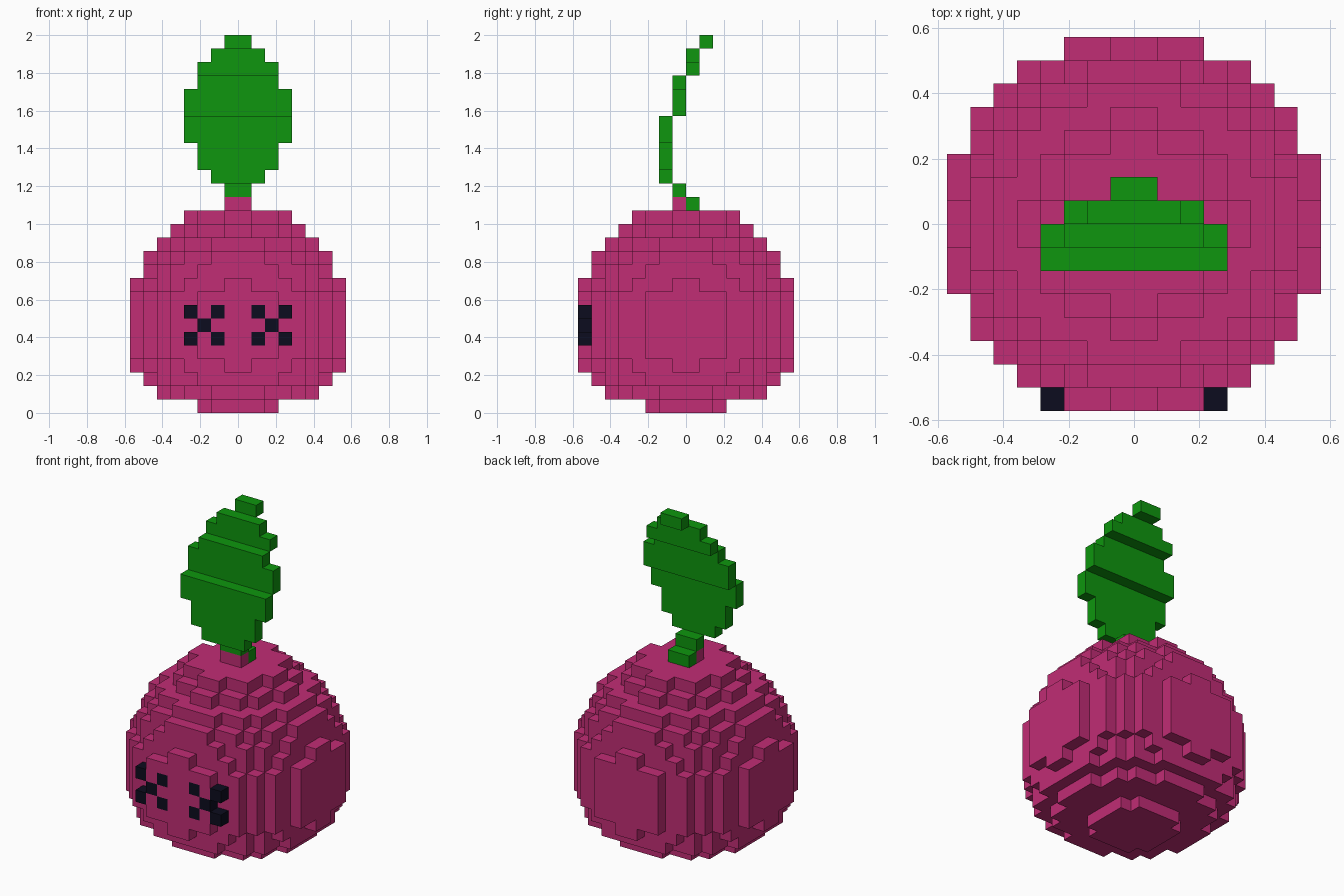
import bpy
import bmesh
from mathutils import Vector

cube = bpy.data.objects.get("Cube")
if cube:
    bpy.data.objects.remove(cube, do_unlink=True)

UNIT = 2 / 28  # edge length of one block


def material(name, rgb):
    m = bpy.data.materials.new(name)
    m.use_nodes = True
    colour = (*rgb, 1.0)
    m.diffuse_color = colour
    bsdf = m.node_tree.nodes["Principled BSDF"]
    bsdf.inputs["Base Color"].default_value = colour
    bsdf.inputs["Roughness"].default_value = 0.9
    return m


pink = material("berry pink", (0.533, 0.026, 0.178))
green = material("leaf green", (0.0044, 0.305, 0.0044))
navy = material("dark navy", (0.0037, 0.0037, 0.013))


def bar(half, y, z):
    """Row of blocks centred on x = 0."""
    return {(x, y, z) for x in range(-half, half)}


# Round body: squared radius, in blocks, of each layer from the bottom up
RADIUS_SQ = [9, 35, 51, 57.5, 63, 65, 66, 65, 63, 57.5, 51, 45, 33, 21, 13]
body = {(x, y, z)
        for z, r2 in enumerate(RADIUS_SQ)
        for x in range(-8, 8) for y in range(-8, 8)
        if (x + 0.5) ** 2 + (y + 0.5) ** 2 <= r2}

# Eyes: sideways chevrons on the front, mirrored
left_eye = {(x, -8, z) for x, z in [(3, 7), (3, 5), (2, 6), (1, 7), (1, 5)]}
right_eye = {(-1 - x, y, z) for x, y, z in left_eye}
body -= left_eye | right_eye

# Stem on top of the body
stem = bar(1, -1, 15)

# Curved leaf: half width and depth position of each layer from z = 15 up
LEAF_HALF = [1, 1, 2, 3, 3, 4, 4, 4, 4, 3, 3, 2, 1]
LEAF_Y = [0, -1, -2, -2, -2, -2, -2, -1, -1, -1, 0, 0, 1]
leaf = set()
for i, (half, y) in enumerate(zip(LEAF_HALF, LEAF_Y)):
    leaf |= bar(half, y, 15 + i)

parts = [("body", body, pink), ("left_eye", left_eye, navy),
         ("right_eye", right_eye, navy), ("stem", stem, pink),
         ("leaf", leaf, green)]
solid = set().union(*(cells for _, cells, _ in parts))


def build(name, cells, mat):
    """Make a block mesh that keeps only the exposed block sides."""
    bm = bmesh.new()
    verts = {}

    def vert(p):
        key = tuple(int(round(c)) for c in p)
        if key not in verts:
            verts[key] = bm.verts.new(Vector(key) * UNIT)
        return verts[key]

    for cell in sorted(cells):
        for axis in range(3):
            for side in (0, 1):
                neighbour = list(cell)
                neighbour[axis] += 1 if side else -1
                if tuple(neighbour) in solid:
                    continue
                u, v = Vector((0, 0, 0)), Vector((0, 0, 0))
                u[(axis + 1) % 3] = 1
                v[(axis + 2) % 3] = 1
                base = Vector(cell)
                base[axis] += side
                corners = [base, base + u, base + u + v, base + v]
                if not side:
                    corners.reverse()
                bm.faces.new([vert(p) for p in corners])
    mesh = bpy.data.meshes.new(name)
    bm.to_mesh(mesh)
    bm.free()
    mesh.materials.append(mat)
    obj = bpy.data.objects.new(name, mesh)
    bpy.context.collection.objects.link(obj)


for part in parts:
    build(*part)
